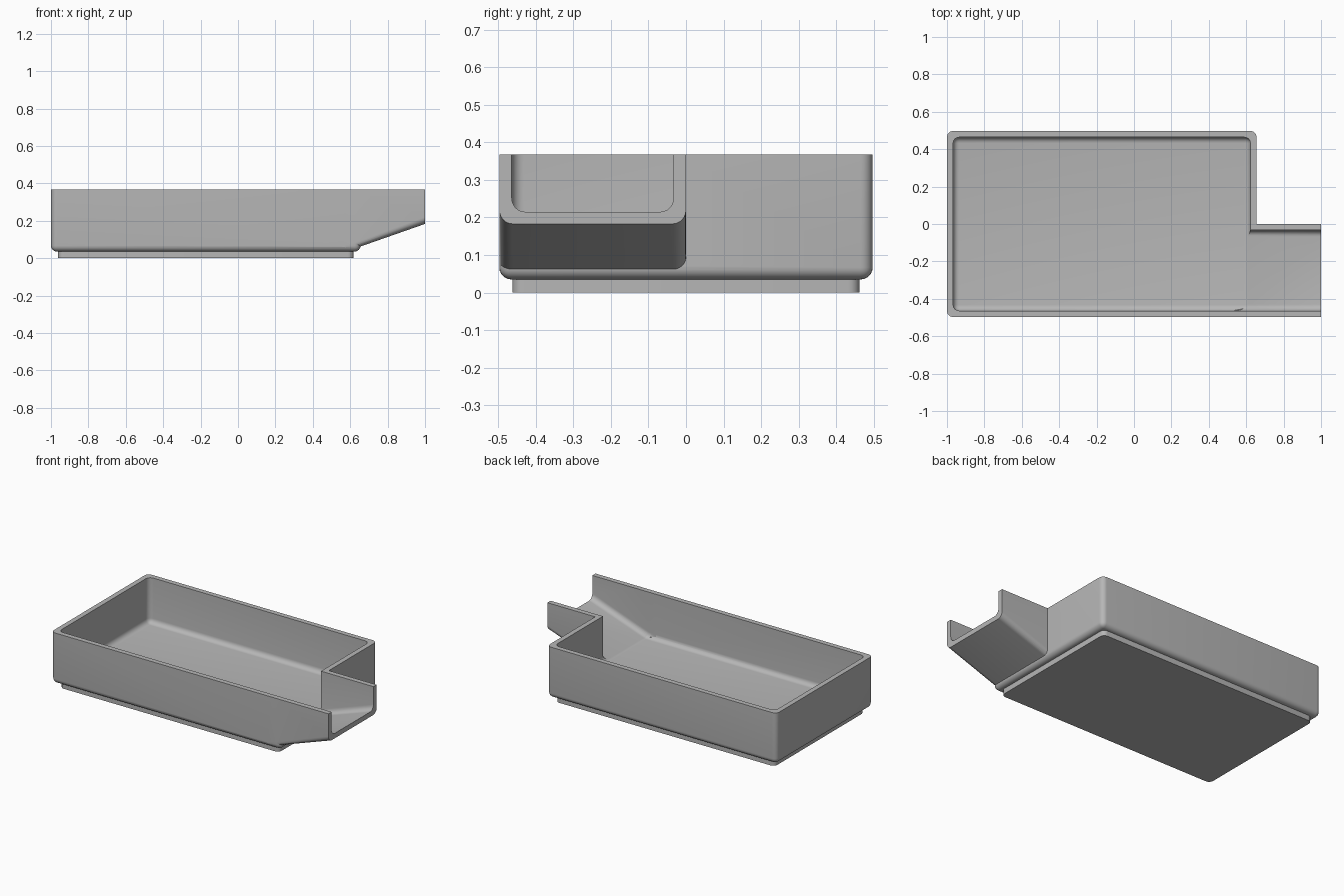
import bpy
import bmesh
from mathutils import Vector

if "Cube" in bpy.data.objects:
    bpy.data.objects.remove(bpy.data.objects["Cube"], do_unlink=True)

grey = bpy.data.materials.new("plain grey")
grey.use_nodes = True
colour = (0.47, 0.47, 0.47, 1)
grey.diffuse_color = colour
grey.node_tree.nodes["Principled BSDF"].inputs["Base Color"].default_value = colour


def prism(name, profile, y0, y1, radius, rounded):
    """Extrude an xz profile along y and round the edges the rule picks."""
    bm = bmesh.new()
    face = bm.faces.new([bm.verts.new((x, y0, z)) for x, z in profile])
    ext = bmesh.ops.extrude_face_region(bm, geom=[face])
    moved = [v for v in ext["geom"] if isinstance(v, bmesh.types.BMVert)]
    bmesh.ops.translate(bm, verts=moved, vec=Vector((0, y1 - y0, 0)))
    bmesh.ops.recalc_face_normals(bm, faces=bm.faces)
    edges = [e for e in bm.edges if rounded(e.verts[0].co, e.verts[1].co)]
    bmesh.ops.bevel(bm, geom=edges, offset=radius, offset_type='OFFSET',
                    segments=6, profile=0.5, affect='EDGES')
    mesh = bpy.data.meshes.new(name)
    bm.to_mesh(mesh)
    bm.free()
    mesh.materials.append(grey)
    obj = bpy.data.objects.new(name, mesh)
    bpy.context.collection.objects.link(obj)
    return obj


def box(name, x0, x1, y, z0, z1, radius, round_bottom=True):
    """Box with rounded upright edges and, if wanted, a rounded bottom."""
    def rule(a, b):
        upright = abs(a.z - b.z) > 0.001
        return upright or (round_bottom and max(a.z, b.z) < z0 + 0.001)
    return prism(name, [(x0, z0), (x1, z0), (x1, z1), (x0, z1)], -y, y, radius, rule)


def chute(name, profile, y0, y1, radius):
    """Sloped prism whose two long edges beside the slope are rounded."""
    (xa, _), (xb, _) = profile[:2]
    def rule(a, b):
        lo, hi = sorted((a, b), key=lambda v: v.x)
        on_slope = abs(lo.x - xa) < 0.001 and abs(hi.x - xb) < 0.001
        return on_slope and hi.z < 0.3
    return prism(name, profile, y0, y1, radius, rule)


def combine(target, tool, operation):
    mod = target.modifiers.new(operation, 'BOOLEAN')
    mod.operation = operation
    mod.solver = 'EXACT'
    mod.object = tool
    bpy.context.view_layer.objects.active = target
    bpy.ops.object.modifier_apply(modifier=mod.name)
    bpy.data.objects.remove(tool, do_unlink=True)


# Outer tray, foot and pouring spout
TOP = 0.367
tray = box("tray", -1, 0.655, 0.497, 0.035, TOP, 0.032)
foot = box("foot", -0.962, 0.618, 0.462, 0, 0.05, 0.03, round_bottom=False)
spout = chute("spout", [(0.62, 0.05), (1, 0.183), (1, TOP), (0.56, TOP), (0.56, 0.06)],
              -0.497, 0, 0.035)
combine(tray, spout, 'UNION')
combine(tray, foot, 'UNION')

# Hollow of the tray and channel of the spout
hollow = box("hollow", -0.967, 0.622, 0.464, 0.072, 0.5, 0.032)
channel = chute("channel", [(0.6, 0.075), (1.1, 0.25), (1.1, 0.5), (0.54, 0.5), (0.54, 0.09)],
                -0.464, -0.033, 0.035)
combine(tray, hollow, 'DIFFERENCE')
combine(tray, channel, 'DIFFERENCE')

# Smooth the fillets, keep the rims crisp
bpy.ops.object.select_all(action='DESELECT')
tray.select_set(True)
bpy.context.view_layer.objects.active = tray
bpy.ops.object.shade_smooth_by_angle(angle=0.52)
